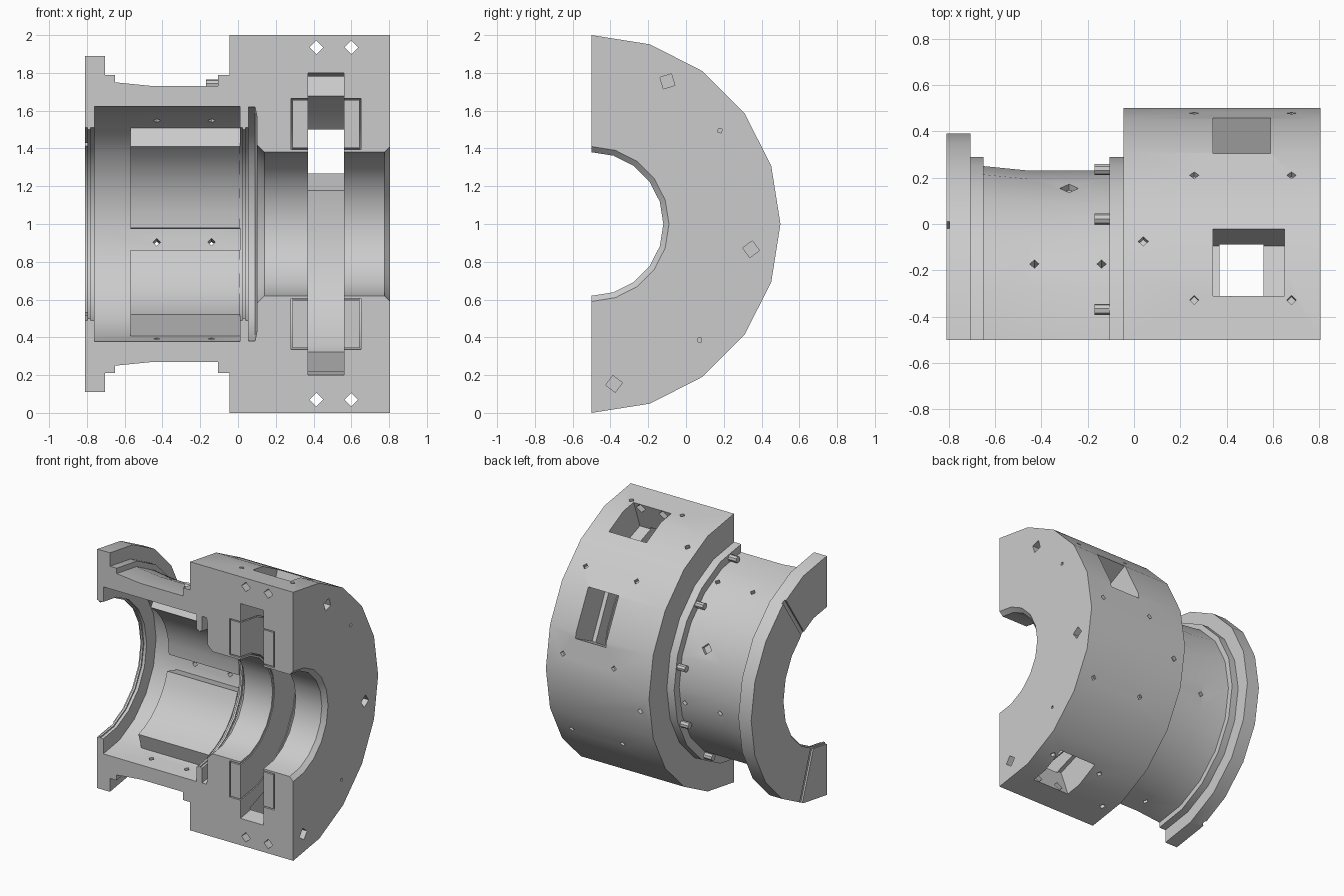
import bpy, bmesh
from math import radians, sin, cos
from mathutils import Matrix

if "Cube" in bpy.data.objects:
    bpy.data.objects.remove(bpy.data.objects["Cube"])

AX_Y, AX_Z = -0.5, 1.0      # revolve axis runs along x


def finish(name, bm):
    bmesh.ops.recalc_face_normals(bm, faces=bm.faces)
    if bm.calc_volume(signed=True) < 0:
        bmesh.ops.reverse_faces(bm, faces=bm.faces)
    me = bpy.data.meshes.new(name)
    bm.to_mesh(me)
    bm.free()
    ob = bpy.data.objects.new(name, me)
    bpy.context.collection.objects.link(ob)
    return ob


def smooth(ob):
    bpy.ops.object.select_all(action='DESELECT')
    ob.select_set(True)
    bpy.context.view_layer.objects.active = ob
    bpy.ops.object.shade_smooth_by_angle(angle=radians(25))


def subtract(ob, bm):
    cutter = finish("cutter", bm)
    cutter.hide_render = True
    mod = ob.modifiers.new("cut", 'BOOLEAN')
    mod.operation = 'DIFFERENCE'
    mod.solver = 'EXACT'
    mod.object = cutter
    bpy.context.view_layer.objects.active = ob
    bpy.ops.object.modifier_apply(modifier=mod.name)
    bpy.data.objects.remove(cutter)


def sweep(name, profile, a0=0, a1=180, steps=10):
    """Closed (x, radius) profile swept about the axis; angle 0 is up, 90 is +y."""
    bm = bmesh.new()
    rings = []
    for i in range(steps + 1):
        a = radians(a0 + (a1 - a0) * i / steps)
        rings.append([bm.verts.new((x, AX_Y + r * sin(a), AX_Z + r * cos(a))) for x, r in profile])
    n = len(profile)
    for p, q in zip(rings, rings[1:]):
        for j in range(n):
            k = (j + 1) % n
            bm.faces.new((p[k], p[j], q[j], q[k]))
    # Split end caps into triangles so the concave outline fills cleanly
    caps = [bm.faces.new(rings[0]), bm.faces.new(rings[-1][::-1])]
    bm.normal_update()
    bmesh.ops.triangulate(bm, faces=caps)
    return finish(name, bm)


def rect(x0, x1, r0, r1):
    return [(x0, r0), (x1, r0), (x1, r1), (x0, r1)]


def radial(a, r, x):
    """Frame at a point around the axis, local z pointing outward."""
    return (Matrix.Translation((0, AX_Y, AX_Z)) @ Matrix.Rotation(-radians(a), 4, 'X')
            @ Matrix.Translation((x, 0, r)))


def add_prism(bm, mat, rad, depth, sides=4):
    bmesh.ops.create_cone(bm, cap_ends=True, segments=sides, radius1=rad, radius2=rad,
                          depth=depth, matrix=mat)


def add_box(bm, mat, size):
    bmesh.ops.create_cube(bm, size=1, matrix=mat @ Matrix.Diagonal((*size, 1)))


# Main half housing: stepped outside, bored and grooved inside
outer = [(-.81, .89), (-.705, .89), (-.705, .79), (-.65, .79), (-.65, .75), (-.45, .73),
         (-.105, .73), (-.105, .79), (-.045, .79), (-.045, 1), (.805, 1)]
inner = [(.805, .41), (.775, .38), (.56, .38), (.56, .395), (.65, .395), (.65, .665),
         (.56, .665), (.56, .80), (.37, .80), (.37, .665), (.28, .665), (.28, .395),
         (.37, .395), (.37, .38), (.14, .38), (.10, .42), (.10, .57), (.09, .62),
         (.055, .62), (.055, .51), (.01, .51), (.01, .622), (-.76, .622), (-.76, .51),
         (-.81, .51)]
housing = sweep("housing", outer + inner)

# Windows into the deep slot, and shallow grooves across the left flange
cut = bmesh.new()
for a, x0, x1, w in ((20, .34, .65, .31), (64, .34, .59, .36), (160, .34, .65, .31)):
    add_box(cut, radial(a, .93, (x0 + x1) / 2), (x1 - x0, w, .34))
for a in (34, 160):
    add_box(cut, radial(a, .7, -.81), (.025, .035, .5))
subtract(housing, cut)

# Bolt holes through the split face
cut = bmesh.new()
for z in (1.935, .07):
    for x in (.415, .6):
        add_prism(cut, Matrix.Translation((x, -.3, z)) @ Matrix.Rotation(radians(90), 4, 'X'), .036, .7)
subtract(housing, cut)

cut = bmesh.new()
SIDE = Matrix.Rotation(radians(90), 4, 'Y')
# End face holes
for a in (28, 99, 172):
    add_prism(cut, radial(a, .855, .80) @ SIDE, .045, .10)
for a in (54, 137):
    add_prism(cut, radial(a, .84, .80) @ SIDE, .014, .06)
# Small holes around the drum
for a in (10, 46, 82, 118, 154):
    for x in (.26, .68):
        add_prism(cut, radial(a, 1, x), .02, .08)
for a in (25.5, 97, 168):
    add_prism(cut, radial(a, 1, .04), .022, .08)
# Holes through the neck
for a in (27, 99, 171):
    for x in (-.43, -.14):
        add_prism(cut, radial(a, .68, x), .02, .16)
add_prism(cut, radial(65, .73, -.28), .04, .07)
subtract(housing, cut)
smooth(housing)

# Seal rings either side of the slot
smooth(sweep("left_seal_ring", rect(.288, .37, .403, .657)))
smooth(sweep("right_seal_ring", rect(.56, .642, .403, .657)))

# Bearing pads inside the neck
for i, a in enumerate((35, 106)):
    smooth(sweep(f"bearing_pad_{i + 1}", rect(-.57, .01, .50, .622), a, a + 57.5, 6))

# Thin rims beside the bearing bore
smooth(sweep("left_bore_rim", rect(-.797, -.782, .50, .53)))
smooth(sweep("right_bore_rim", rect(.025, .04, .50, .53)))

# Screws on the neck side of the shoulder
bm = bmesh.new()
for a in (10, 44, 78, 112, 146):
    add_prism(bm, radial(a, .752, -.13) @ SIDE, .024, .08, 8)
smooth(finish("shoulder_screws", bm))
